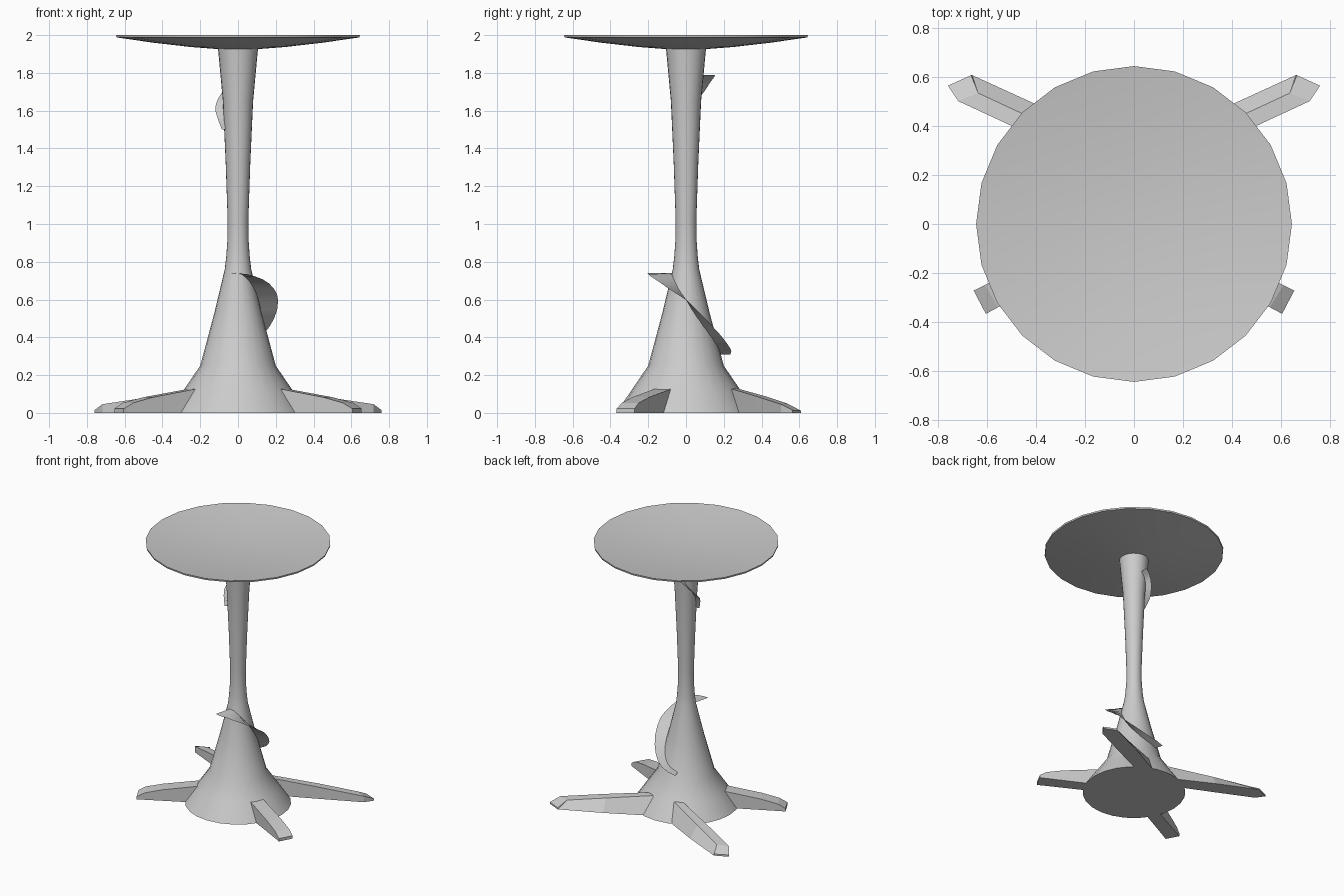
import bpy, bmesh
from math import sin, cos, radians, pi

if "Cube" in bpy.data.objects:
    bpy.data.objects.remove(bpy.data.objects["Cube"])


def make(name, verts, faces, smooth=None):
    me = bpy.data.meshes.new(name)
    me.from_pydata(verts, [], faces)
    bm = bmesh.new()
    bm.from_mesh(me)
    bmesh.ops.remove_doubles(bm, verts=bm.verts, dist=1e-5)
    bmesh.ops.recalc_face_normals(bm, faces=bm.faces)
    bm.to_mesh(me)
    bm.free()
    ob = bpy.data.objects.new(name, me)
    bpy.context.collection.objects.link(ob)
    if smooth:
        bpy.ops.object.select_all(action='DESELECT')
        ob.select_set(True)
        bpy.context.view_layer.objects.active = ob
        bpy.ops.object.shade_smooth_by_angle(angle=radians(smooth))
    return ob


def lathe(name, profile, n=24, smooth=40):
    """Spin (radius, z) points round the z axis."""
    verts = [(r * cos(2 * pi * i / n), r * sin(2 * pi * i / n), z)
             for r, z in profile for i in range(n)]
    faces = [(k * n + i, k * n + (i + 1) % n, (k + 1) * n + (i + 1) % n, (k + 1) * n + i)
             for k in range(len(profile) - 1) for i in range(n)]
    return make(name, verts, faces, smooth)


def lerp(points, x):
    for (a, *p), (b, *q) in zip(points, points[1:]):
        if x <= b:
            t = (x - a) / (b - a)
            return [u + (v - u) * t for u, v in zip(p, q)]
    return points[-1][1:]


# trunk: flared foot, narrow waist, slightly wider top
TRUNK = [(0.37, 0), (0.285, 0.125), (0.2, 0.25), (0.125, 0.53), (0.07, 0.76), (0.062, 0.83),
         (0.055, 0.93), (0.055, 1.03), (0.065, 1.32), (0.08, 1.65), (0.106, 1.93)]
lathe("trunk", [(0.0, 0)] + TRUNK)

# shallow dished top
lathe("dish_top", [(0, 1.925), (0.106, 1.926), (0.25, 1.937), (0.45, 1.96), (0.643, 1.988),
                   (0.645, 2.0), (0.625, 1.997), (0.42, 1.972), (0.2, 1.955), (0, 1.95)])


# leaf-like ribbons winding round the trunk
def ribbon(name, keys, steps=16):
    """keys: (angle in degrees, outer radius, z)"""
    verts = []
    for i in range(steps + 1):
        a = keys[0][0] + (keys[-1][0] - keys[0][0]) * i / steps
        r, z = lerp(keys, a)
        inner = lerp([(h, q) for q, h in TRUNK], z)[0] - 0.005
        for q in (inner, r):
            verts.append((q * cos(radians(a)), q * sin(radians(a)), z))
    faces = [(2 * i, 2 * i + 1, 2 * i + 3, 2 * i + 2) for i in range(steps)]
    return make(name, verts, faces, 40)


ribbon("lower_ribbon", [(-104, 0.205, 0.74), (-75, 0.205, 0.735), (-45, 0.21, 0.70), (0, 0.212, 0.60),
                        (45, 0.22, 0.44), (75, 0.235, 0.35), (107, 0.245, 0.31)])
ribbon("upper_ribbon", [(85, 0.155, 1.79), (110, 0.135, 1.75), (135, 0.125, 1.69),
                        (180, 0.12, 1.60), (205, 0.094, 1.5)])


# wedge legs built from four-point sections: bottom a, top a, top b, bottom b
def leg(name, sections, side):
    verts = [(x * side, y, z) for s in sections for x, y, z in s]
    faces = [(0, 1, 2, 3), tuple(range(len(verts) - 4, len(verts)))]
    for k in range(0, len(verts) - 4, 4):
        faces += [(k + i, k + (i + 1) % 4, k + 4 + (i + 1) % 4, k + 4 + i) for i in range(4)]
    return make(name, verts, faces)


BACK = [[(0.13, 0.232, 0), (0.13, 0.232, 0.13), (0.09, 0.27, 0.13), (0.05, 0.31, 0)],
        [(0.44, 0.373, 0), (0.44, 0.373, 0.088), (0.39, 0.42, 0.088), (0.37, 0.475, 0)],
        [(0.718, 0.502, 0), (0.718, 0.502, 0.046), (0.637, 0.535, 0.05), (0.661, 0.608, 0)],
        [(0.76, 0.565, 0), (0.76, 0.565, 0.014), (0.665, 0.608, 0.012), (0.665, 0.608, 0)]]
FRONT = [[(0.22, -0.055, 0), (0.22, -0.055, 0.135), (0.18, -0.145, 0.135), (0.18, -0.145, 0)],
         [(0.50, -0.195, 0), (0.50, -0.195, 0.083), (0.45, -0.285, 0.083), (0.45, -0.285, 0)],
         [(0.61, -0.25, 0), (0.61, -0.25, 0.053), (0.555, -0.34, 0.053), (0.555, -0.34, 0)],
         [(0.655, -0.272, 0), (0.655, -0.272, 0.022), (0.605, -0.367, 0.022), (0.605, -0.367, 0)]]
for label, side in (("right", 1), ("left", -1)):
    leg("back_leg_" + label, BACK, side)
    leg("front_leg_" + label, FRONT, side)
